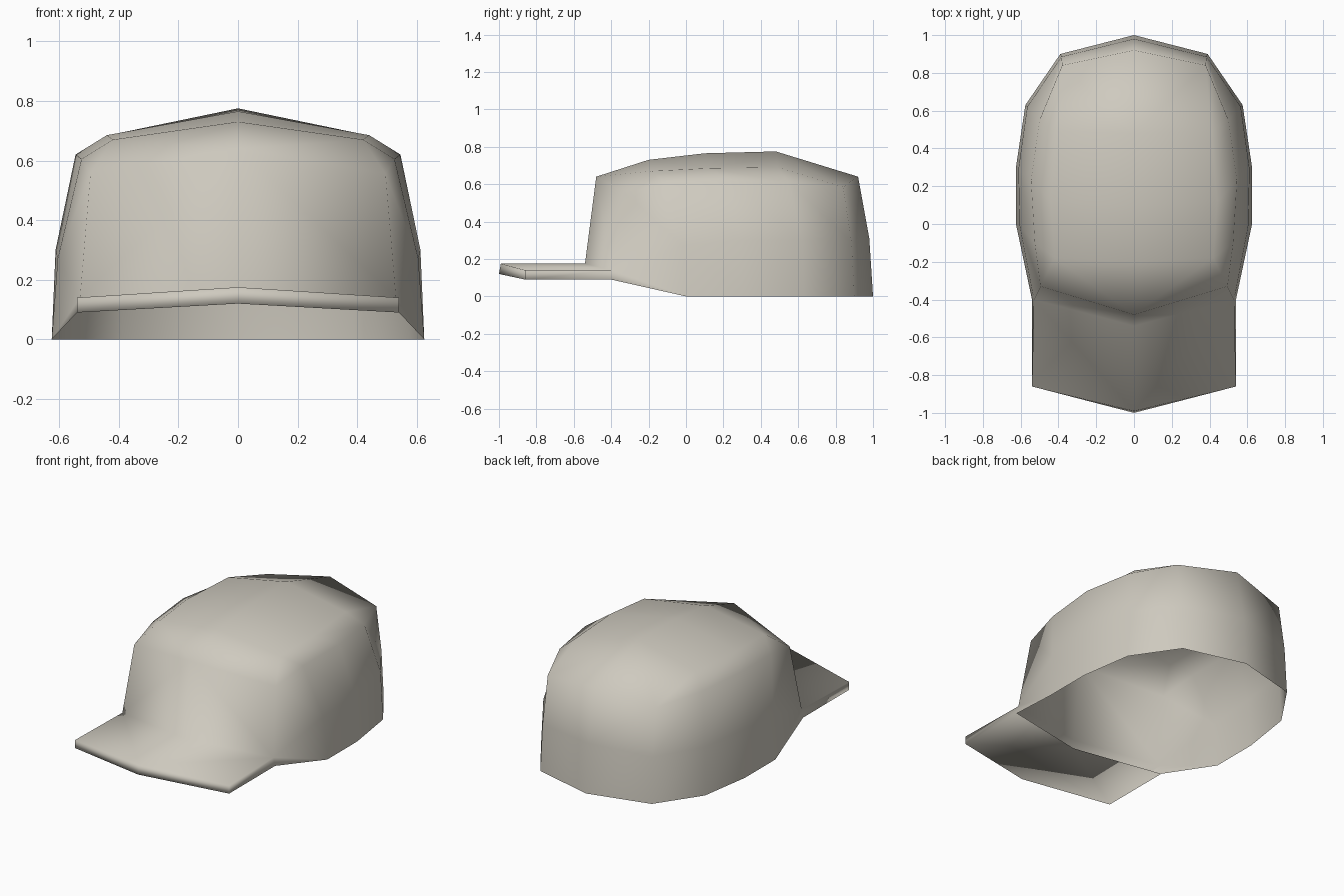
import bpy
import bmesh

cube = bpy.data.objects.get("Cube")
if cube:
    bpy.data.objects.remove(cube, do_unlink=True)


def make_material(name, colour):
    mat = bpy.data.materials.new(name)
    mat.use_nodes = True
    mat.diffuse_color = colour
    mat.node_tree.nodes["Principled BSDF"].inputs["Base Color"].default_value = colour
    return mat


bm = bmesh.new()


def ring(*points):
    """Add a row of vertices for the left half of the cap."""
    return [bm.verts.new(p) for p in points]


def strip(lower, upper):
    """Bridge two rows of vertices, using triangles where they share a corner."""
    for i in range(len(lower) - 1):
        loop = [lower[i], lower[i + 1], upper[i + 1], upper[i]]
        bm.faces.new(list(dict.fromkeys(loop)))


# Crown rings, each running from back centre round the side to front centre
rim = ring((0, 1, 0), (.39, .9, 0), (.575, .63, 0), (.625, .3, 0),
           (.625, 0, 0), (.54, -.4, .09), (0, -.54, .12))
middle = ring((0, .98, .31), (.385, .885, .29), (.565, .62, .3), (.612, .29, .3),
              (.605, -.01, .27), (.53, -.4, .14), (0, -.54, .175))
top = ring((0, .92, .64), (.38, .84, .585), (.5, .55, .61), (.545, .23, .62),
           (.525, -.1, .605), (.495, -.33, .555), (0, -.48, .64))

# Roof rows, from back to front
crease_inner = ring((.41, .49, .69), (.44, .12, .685), (.42, -.18, .67))
ridge_inner = ring((0, .48, .775), (0, .1, .765), (0, -.2, .73))
crease = [top[1], *crease_inner, top[5]]
ridge = [top[0], *ridge_inner, top[6]]

strip(rim[:6], middle[:6])
strip(middle, top)
strip(top[1:6], crease)
strip(crease, ridge)

# Brim: upper sheet, front edge, underside and side edge
brim_top = ring((.54, -.86, .14), (0, -.99, .175))
brim_bottom = ring((.54, -.86, .09), (0, -1, .12))
rows = [middle[5:], brim_top, brim_bottom, rim[5:]]
for row, next_row in zip(rows, rows[1:]):
    strip(row, next_row)
bm.faces.new([row[0] for row in rows])

bmesh.ops.recalc_face_normals(bm, faces=bm.faces[:])
# Make sure the upper sheet of the brim faces up
bm.normal_update()
sheet = next(f for f in bm.faces if middle[6] in f.verts and brim_top[1] in f.verts)
if sheet.normal.z < 0:
    bmesh.ops.reverse_faces(bm, faces=bm.faces[:])
for face in bm.faces:
    face.smooth = True

mesh = bpy.data.meshes.new("cap")
bm.to_mesh(mesh)
bm.free()
mesh.materials.append(make_material("stone_fabric", (.62, .59, .52, 1)))

cap = bpy.data.objects.new("cap", mesh)
bpy.context.collection.objects.link(cap)

# Mirror the half cap across its centre line
mirror = cap.modifiers.new("mirror_halves", 'MIRROR')
mirror.use_clip = True
mirror.merge_threshold = .001
